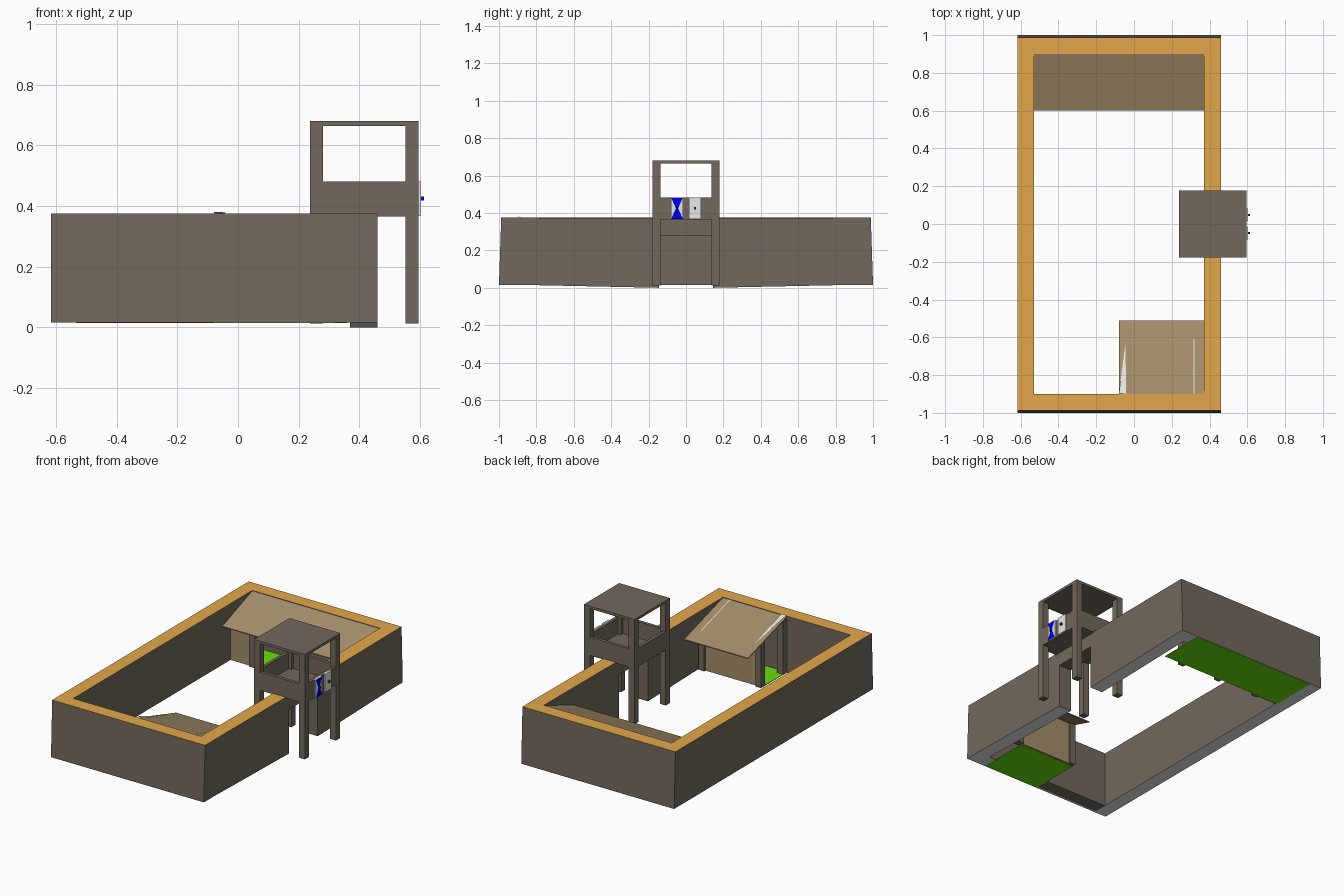
import bpy, bmesh
from mathutils import Vector

if "Cube" in bpy.data.objects:
    bpy.data.objects.remove(bpy.data.objects["Cube"])


def mat(name, r, g, b):
    m = bpy.data.materials.new(name)
    m.diffuse_color = (r, g, b, 1)
    m.use_nodes = True
    m.node_tree.nodes["Principled BSDF"].inputs["Base Color"].default_value = m.diffuse_color
    return m


STONE = mat("grey brown", 0.168, 0.140, 0.110)
ORANGE = mat("orange", 0.77, 0.39, 0.07)
PALE = mat("pale grey", 0.80, 0.80, 0.80)
TAN = mat("tan", 0.375, 0.268, 0.145)
GREEN = mat("green", 0.14, 0.72, 0.003)
BLUE = mat("blue", 0.0, 0.0, 0.80)
DARK = mat("dark grey", 0.05, 0.05, 0.05)


def solid(name, x, y, z, mats, warp=None, rule=None):
    """Box from ranges; warp moves corners, rule picks material by normal."""
    bm = bmesh.new()
    bmesh.ops.create_cube(bm, size=1)
    for v in bm.verts:
        p = [r[0] if c < 0 else r[1] for c, r in zip(v.co, (x, y, z))]
        v.co = Vector(warp(*p) if warp else p)
    bm.normal_update()
    if rule:
        for f in bm.faces:
            f.material_index = rule(f.normal)
    return finish(name, bm, mats)


def finish(name, bm, mats):
    me = bpy.data.meshes.new(name)
    bm.to_mesh(me)
    bm.free()
    for m in mats:
        me.materials.append(m)
    ob = bpy.data.objects.new(name, me)
    bpy.context.collection.objects.link(ob)
    return ob


def flat(name, polys, mats):
    """Thin painted plate from a few polygons."""
    bm = bmesh.new()
    for pts in polys:
        bm.faces.new([bm.verts.new(p) for p in pts])
    return finish(name, bm, mats)


def wall_rule(n):
    return 1 if n.z > 0.5 else 2 if n.z < -0.5 else 0


# Perimeter walls: stone sides, orange tops, pale undersides
X0, X1, TOP, BASE = -0.617, 0.46, 0.375, 0.016
WALL = [STONE, ORANGE, PALE]


def lean(x, y, z):
    return (x, y * 0.988 if abs(y) > 0.95 and z > 0.2 else y, z)


def dip(x, y, z):
    if abs(y) < 0.5:
        z = 0.0 if z < 0.2 else 0.371
    return (x, y, z)


solid("front_wall", (X0, X1), (-1, -0.9), (BASE, TOP), WALL, lean, wall_rule)
solid("back_wall", (X0, X1), (0.9, 1), (BASE, TOP), WALL, lean, wall_rule)
solid("left_wall", (X0, -0.53), (-0.9, 0.9), (BASE, TOP), WALL, None, wall_rule)
solid("gate_wall_front", (0.37, X1), (-0.9, -0.145), (BASE, TOP), WALL, dip, wall_rule)
solid("gate_wall_back", (0.37, X1), (0.145, 0.9), (BASE, TOP), WALL, dip, wall_rule)
solid("gate_lintel", (0.37, X1), (-0.145, 0.145), (0.28, 0.366), [STONE])
solid("front_wall_footing", (-0.53, -0.08), (-0.985, -0.9), (0.0145, 0.0165), [STONE])

# Watch tower over the gate
TX, TY, L = (0.238, 0.595), (-0.178, 0.178), 0.042
for i, x in enumerate((TX[0], TX[1] - L)):
    for j, y in enumerate((TY[0], TY[1] - L)):
        solid(f"tower_leg_{i}{j}", (x, x + L), (y, y + L), (0.012, 0.666), [STONE])
solid("tower_floor", (TX[0] + 0.01, TX[1] - 0.01), (TY[0] + 0.01, TY[1] - 0.01),
      (0.366, 0.378), [STONE])
for i, y in enumerate((TY[0] + 0.001, TY[1] - 0.021)):
    solid(f"tower_rail_side_{i}", (TX[0] + L, TX[1] - L), (y, y + 0.02), (0.366, 0.482), [STONE])
for i, x in enumerate((TX[0] + 0.001, TX[1] - 0.021)):
    solid(f"tower_rail_end_{i}", (x, x + 0.02), (TY[0] + L, TY[1] - L), (0.366, 0.482), [STONE])
solid("tower_roof", TX, TY, (0.664, 0.680), [STONE])

# Shields hung on the outer tower rail
for i, y in enumerate((-0.048, 0.048)):
    solid(f"shield_{i}", (0.590, 0.603), (y - 0.033, y + 0.033), (0.367, 0.482), [PALE])
    solid(f"shield_boss_{i}", (0.603, 0.614), (y - 0.006, y + 0.006), (0.418, 0.432),
          [DARK if i else BLUE])
sx, sy, w = 0.6045, -0.048, 0.031
flat("shield_blue_paint", [
    [(sx, sy - w, 0.481), (sx, sy - 0.006, 0.425), (sx, sy + 0.006, 0.425), (sx, sy + w, 0.481)],
    [(sx, sy - w, 0.368), (sx, sy + w, 0.368), (sx, sy + 0.006, 0.425), (sx, sy - 0.006, 0.425)],
], [BLUE])


# Lean-to huts against the end walls
def hut(name, x, s, eave, eave_z, front, posts, wall_x, floor_x):
    y_wall, top_z, t = 0.9, 0.372, 0.006

    def roof_z(y):
        return eave_z + (top_z - eave_z) * (y - eave) / (y_wall - eave)

    def slope(px, py, pz):
        return (px, py, pz + roof_z(abs(py)))

    def span(a, b):
        return tuple(sorted((s * a, s * b)))

    solid(name + "_roof", x, span(eave, y_wall), (-t, 0), [TAN], slope)
    solid(name + "_floor", floor_x, span(front + 0.004, 0.996), (0.0145, 0.0185), [GREEN])
    for i, (px, py) in enumerate(posts):
        solid(f"{name}_post_{i}", (px - 0.02, px + 0.02), span(py - 0.02, py + 0.02),
              (0.0148, roof_z(py - 0.02) - 0.003), [STONE])
    solid(name + "_front_wall", wall_x, span(front - 0.008, front + 0.008),
          (0.0155, roof_z(front - 0.008) - 0.003), [TAN])
    return roof_z


hut("back_hut", (-0.53, 0.37), 1, 0.60, 0.262, 0.69,
    [(-0.37, 0.69), (-0.08, 0.69), (0.20, 0.69)], (-0.53, -0.37), (-0.535, 0.34))
rz = hut("front_hut", (-0.08, 0.37), -1, 0.51, 0.256, 0.66,
         [(-0.06, 0.66), (-0.06, 0.88), (0.34, 0.66)], (-0.06, 0.34), (-0.08, 0.32))

# Pale slivers on the front hut roof
flat("front_hut_roof_trim", [
    [(-0.045, -0.63, rz(0.63) + 0.002), (-0.08, -0.898, rz(0.898) + 0.010),
     (-0.042, -0.898, rz(0.898) + 0.008)],
    [(0.316, -0.61, rz(0.61) + 0.002), (0.316, -0.898, rz(0.898) + 0.002),
     (0.321, -0.898, rz(0.898) + 0.002), (0.321, -0.61, rz(0.61) + 0.002)],
], [PALE])
